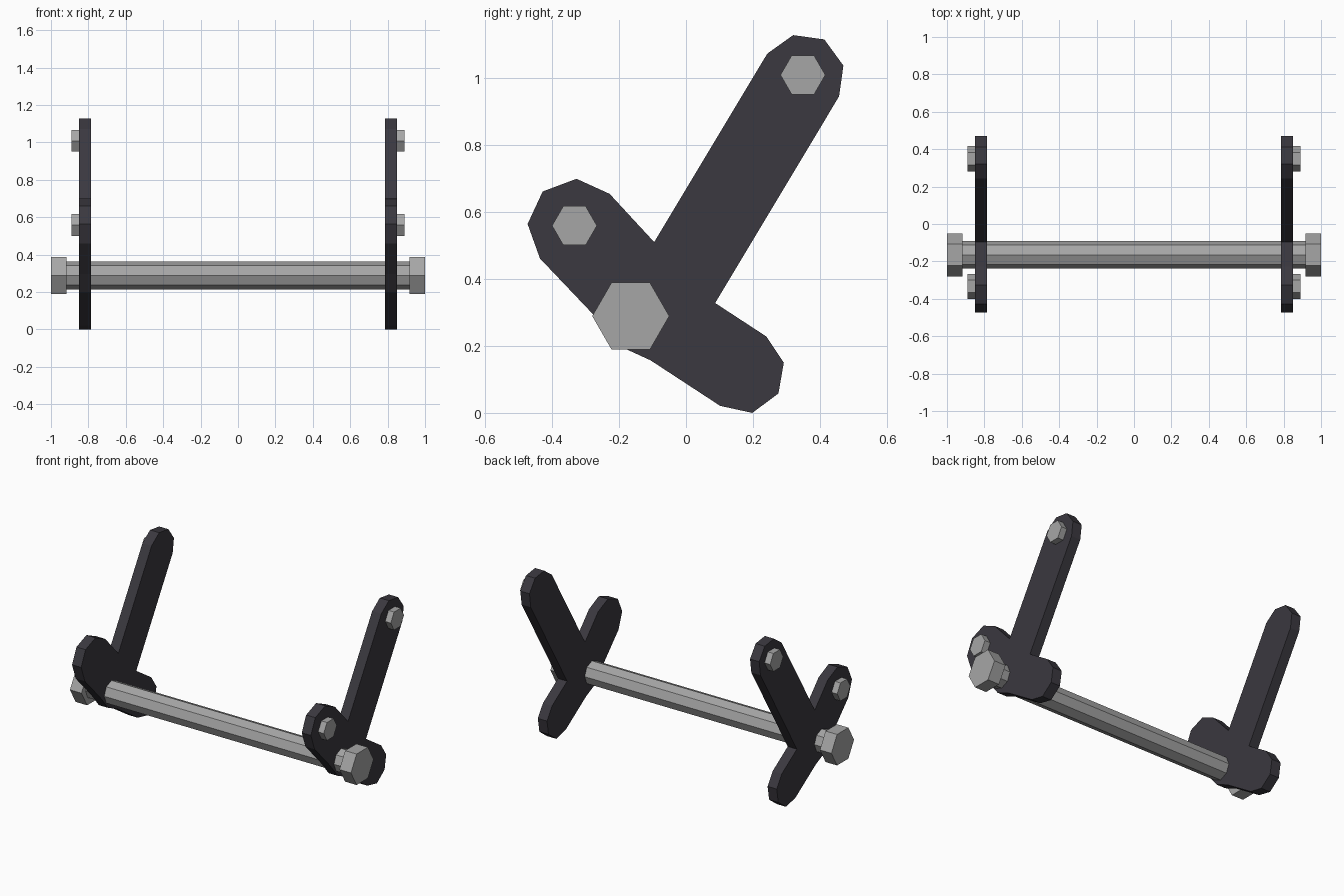
import bpy, bmesh, math
from mathutils import Matrix, Vector

if "Cube" in bpy.data.objects:
    bpy.data.objects.remove(bpy.data.objects["Cube"])


def material(name, col):
    m = bpy.data.materials.new(name)
    m.diffuse_color = (*col, 1)
    m.use_nodes = True
    m.node_tree.nodes["Principled BSDF"].inputs["Base Color"].default_value = m.diffuse_color
    return m


DARK = material("dark_plate", (0.043, 0.040, 0.050))
STEEL = material("grey_steel", (0.38, 0.38, 0.38))


def prism(name, outline, x0, x1, mat):
    """Extrude a (y, z) outline along x from x0 to x1."""
    bm = bmesh.new()
    base = bm.faces.new([bm.verts.new((x0, y, z)) for y, z in outline])
    ext = bmesh.ops.extrude_face_region(bm, geom=[base])
    bmesh.ops.translate(bm, vec=(x1 - x0, 0, 0),
                        verts=[v for v in ext["geom"] if isinstance(v, bmesh.types.BMVert)])
    bmesh.ops.recalc_face_normals(bm, faces=bm.faces[:])
    me = bpy.data.meshes.new(name)
    bm.to_mesh(me)
    bm.free()
    me.materials.append(mat)
    ob = bpy.data.objects.new(name, me)
    bpy.context.collection.objects.link(ob)
    return ob


def ngon(y, z, r, n):
    return [(y + r * math.cos(2 * math.pi * i / n), z + r * math.sin(2 * math.pi * i / n))
            for i in range(n)]


# three-armed side plate outline with faceted round ends
PLATE = [(-0.095, 0.51), (0.243, 1.073), (0.32, 1.128), (0.413, 1.115), (0.47, 1.037),
         (0.457, 0.945), (0.087, 0.328), (0.24, 0.228), (0.292, 0.15), (0.276, 0.058),
         (0.198, 0.0), (0.102, 0.021), (-0.106, 0.157), (-0.2, 0.2), (-0.28, 0.297),
         (-0.436, 0.461), (-0.473, 0.564), (-0.428, 0.661), (-0.327, 0.699), (-0.228, 0.654)]
AXLE = (-0.165, 0.289)

# plates and bolts on both sides
for side, s in (("left", -1), ("right", 1)):
    prism(side + "_plate", PLATE, s * 0.785, s * 0.85, DARK)
    prism(side + "_axle_head", ngon(*AXLE, 0.115, 6), s * 0.918, s * 1.0, STEEL)
    prism(side + "_upper_bolt", ngon(0.349, 1.009, 0.067, 6), s * 0.84, s * 0.89, STEEL)
    prism(side + "_lower_bolt", ngon(-0.333, 0.559, 0.067, 6), s * 0.84, s * 0.89, STEEL)

# octagonal crossbar
prism("crossbar", ngon(*AXLE, 0.074, 8), -0.93, 0.93, STEEL)
